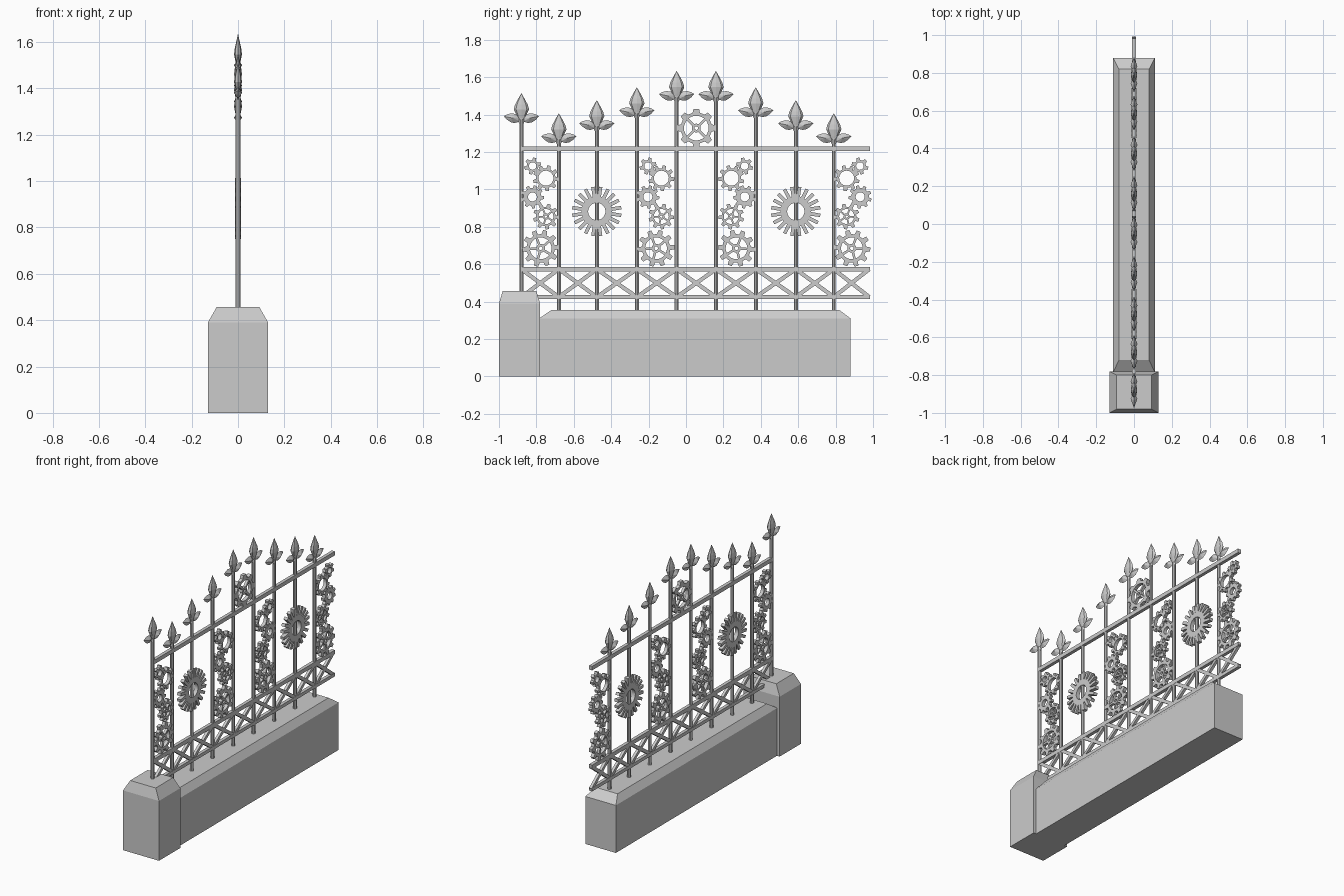
import bpy, bmesh
from math import sin, cos, pi, atan2, hypot

if "Cube" in bpy.data.objects:
    bpy.data.objects.remove(bpy.data.objects["Cube"])

MIRROR_Y = 0.055          # centre of the ironwork pattern


def finish(bm, name, smooth=False):
    bmesh.ops.recalc_face_normals(bm, faces=bm.faces)
    me = bpy.data.meshes.new(name)
    bm.to_mesh(me)
    bm.free()
    ob = bpy.data.objects.new(name, me)
    bpy.context.collection.objects.link(ob)
    return ob


def skin(bm, loops, cap=True):
    """Bridge equal-length vertex rings, optionally capping both ends."""
    rings = [[bm.verts.new(p) for p in lp] for lp in loops]
    n = len(rings[0])
    for a, b in zip(rings, rings[1:]):
        for i in range(n):
            bm.faces.new((a[i], a[(i + 1) % n], b[(i + 1) % n], b[i]))
    if cap:
        bm.faces.new(rings[0])
        bm.faces.new(rings[-1])
    return rings


def rect(x, y0, y1, z):
    return [(-x, y0, z), (x, y0, z), (x, y1, z), (-x, y1, z)]


def stone(name, x, y0, y1, z, tx, ty0, ty1, tz):
    bm = bmesh.new()
    skin(bm, [rect(x, y0, y1, 0), rect(x, y0, y1, z), rect(tx, ty0, ty1, tz)])
    finish(bm, name)


def strip(bm, p, q, w, t):
    """Flat bar from p to q in the (y, z) plane, width w, half thickness t."""
    dy, dz = q[0] - p[0], q[1] - p[1]
    l = hypot(dy, dz)
    ny, nz = -dz / l * w / 2, dy / l * w / 2
    loops = [[(s * t, c[0] + k * ny, c[1] + k * nz)
              for s, k in ((-1, -1), (1, -1), (1, 1), (-1, 1))] for c in (p, q)]
    skin(bm, loops)


def ring(bm, c, outer, hole, t):
    """Flat ring from a polar outline [(angle, radius)] with a round hole."""
    def lp(x, radii):
        return [(x, c[0] + r * cos(a), c[1] + r * sin(a)) for a, r in radii]
    inner = [(a, hole) for a, r in outer]
    loops = [lp(-t, inner), lp(-t, outer), lp(t, outer), lp(t, inner)]
    skin(bm, loops + [], cap=False)
    skin(bm, [loops[3], loops[0]], cap=False)


def gear(name, y, z, r, root, hole, teeth, spokes=0, hub=0.0, phase=0.0,
         t=0.011, duty=(0.30, 0.18)):
    bm = bmesh.new()
    step = 2 * pi / teeth
    outline = []
    for i in range(teeth):
        a = phase + i * step
        outline += [(a - duty[0] * step, root), (a - duty[1] * step, r),
                    (a + duty[1] * step, r), (a + duty[0] * step, root)]
    ring(bm, (y, z), outline, hole, t)
    if spokes:
        ring(bm, (y, z), [(i * pi / 8, hub) for i in range(16)], hub * 0.4, t)
        for i in range(spokes):
            a = phase + (i + 0.5) * 2 * pi / spokes
            d = (cos(a), sin(a))
            strip(bm, (y + d[0] * hub * 0.8, z + d[1] * hub * 0.8),
                  (y + d[0] * hole * 1.05, z + d[1] * hole * 1.05), r * 0.13, t * 0.8)
    bmesh.ops.remove_doubles(bm, verts=bm.verts, dist=1e-5)
    finish(bm, name)


# Stone base
stone("stone_pillar", 0.13, -1.0, -0.78, 0.39, 0.092, -0.98, -0.80, 0.457)
stone("stone_wall", 0.11, -0.785, 0.88, 0.31, 0.08, -0.72, 0.82, 0.355)

# Upright bars with spear finials
bars = [(-0.88, 1.513), (-0.68, 1.406), (-0.477, 1.476), (-0.263, 1.545), (-0.05, 1.632),
        (0.16, 1.632), (0.373, 1.545), (0.587, 1.476), (0.79, 1.406)]
spear = [(0.010, -0.165), (0.015, -0.155), (0.015, -0.135), (0.024, -0.12),
         (0.041, -0.085), (0.034, -0.06), (0.018, -0.03), (0.001, 0.0)]
petal = [(0.008, -0.128), (0.030, -0.110), (0.055, -0.106), (0.078, -0.112), (0.094, -0.122),
         (0.078, -0.140), (0.055, -0.155), (0.035, -0.158), (0.008, -0.150)]
for n, (y, tip) in enumerate(bars):
    bm = bmesh.new()
    base = 0.44 if n == 0 else 0.34
    skin(bm, [[(0.0115 * cos(k * pi / 4 + pi / 8), y + 0.0115 * sin(k * pi / 4 + pi / 8), z)
               for k in range(8)] for z in (base, tip - 0.14)])
    finish(bm, f"upright_bar_{n}")

    bm = bmesh.new()
    skin(bm, [[(max(r * 0.42, 0.001) * cos(k * pi / 4), y + r * sin(k * pi / 4), tip + dz)
               for k in range(8)] for r, dz in spear])
    for s in (-1, 1):      # drooping leaves with a raised centre
        rim = [bm.verts.new((0, y + s * py, tip + pz)) for py, pz in petal]
        for x in (-0.018, 0.018):
            c = bm.verts.new((x, y + s * 0.045, tip - 0.132))
            for i in range(len(rim)):
                bm.faces.new((rim[i], rim[(i + 1) % len(rim)], c))
    finish(bm, f"spear_finial_{n}")

# Horizontal rails
for name, y0, z, w in (("top_rail", -0.88, 1.217, 0.026), ("middle_rail", -0.88, 0.573, 0.026),
                       ("bottom_rail", -0.88, 0.425, 0.022)):
    bm = bmesh.new()
    strip(bm, (y0, z), (0.983, z), w, 0.011)
    finish(bm, name)

# Cross lattice between the lower rails
bm = bmesh.new()
ys = [b[0] for b in bars] + [0.98]
for a, b in zip(ys, ys[1:]):
    strip(bm, (a, 0.425), (b, 0.573), 0.021, 0.009)
    strip(bm, (a, 0.573), (b, 0.425), 0.021, 0.009)
finish(bm, "cross_lattice")

# Gear clusters: offset from bar, z, outer, root, hole, teeth, spokes, hub
cluster = [(0.060, 1.125, 0.046, 0.032, 0.020, 6, 0, 0),
           (0.131, 1.060, 0.070, 0.052, 0.040, 9, 0, 0),
           (0.059, 0.960, 0.062, 0.048, 0.024, 9, 0, 0),
           (0.131, 0.855, 0.069, 0.052, 0.040, 9, 5, 0.017),
           (0.103, 0.685, 0.099, 0.076, 0.058, 10, 5, 0.024)]
for n, (off, z, r, root, hole, teeth, spokes, hub) in enumerate(cluster):
    for start in (-0.88, -0.263):
        for side in (-1, 1):
            y = MIRROR_Y - side * (start + off - MIRROR_Y)
            gear(f"cluster_gear_{n}", y, z, r, root, hole, teeth, spokes, hub,
                 phase=pi / 2 + side * 0.25)

# Large sunburst cogs and the crowning gear
for y in (-0.477, 0.587):
    gear("sunburst_cog", y, 0.882, 0.133, 0.082, 0.046, 20, phase=pi / 20, t=0.013,
         duty=(0.38, 0.22))
gear("crown_gear", MIRROR_Y, 1.328, 0.104, 0.084, 0.066, 8, 4, 0.024, phase=pi / 8 - pi / 8)
